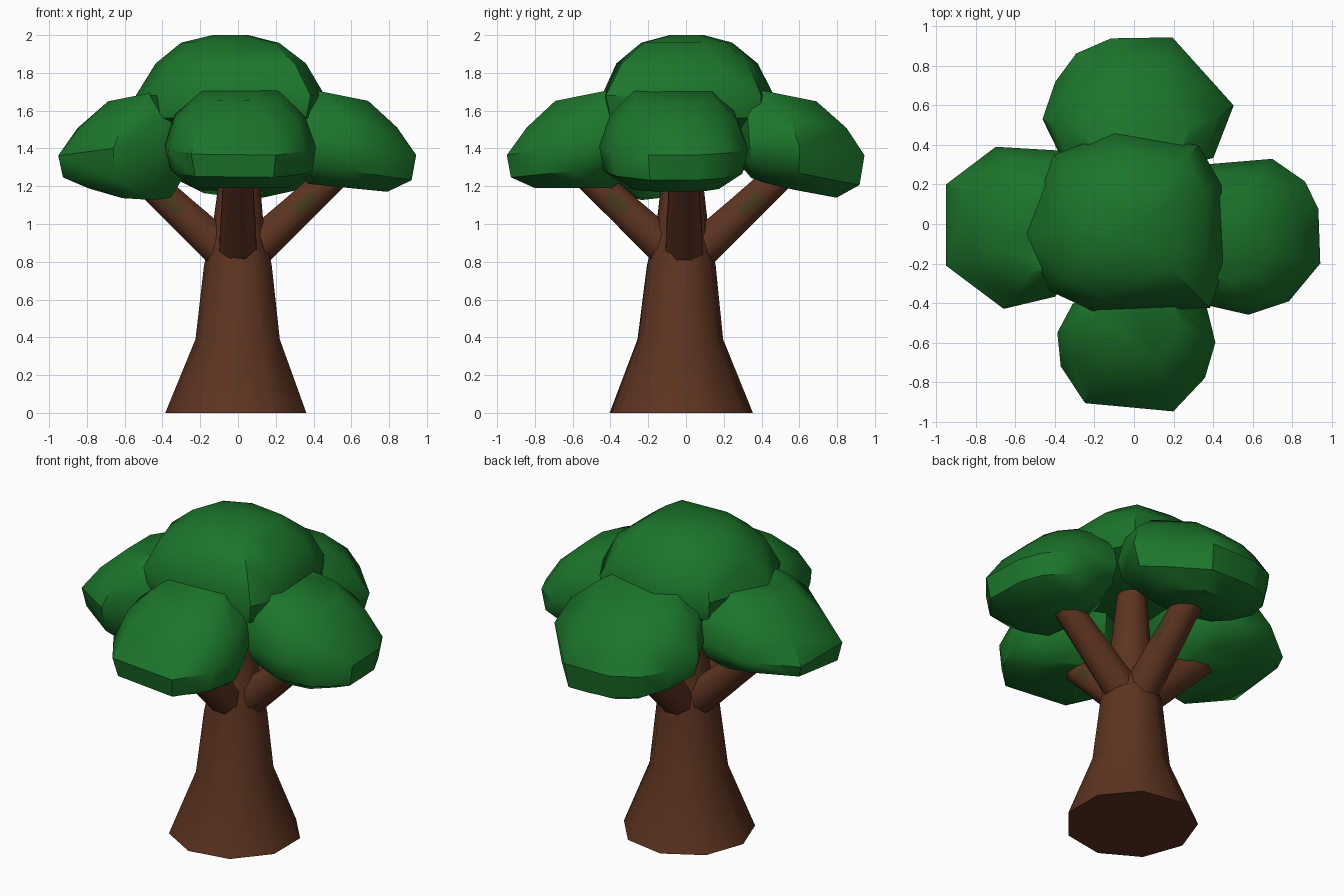
import bpy, bmesh, math, random
from mathutils import Vector

random.seed(4)
cube = bpy.data.objects.get("Cube")
if cube:
    bpy.data.objects.remove(cube, do_unlink=True)


def material(name, rgb):
    m = bpy.data.materials.new(name)
    m.use_nodes = True
    m.diffuse_color = (*rgb, 1)
    m.node_tree.nodes["Principled BSDF"].inputs["Base Color"].default_value = (*rgb, 1)
    return m


bark = material("bark brown", (0.11, 0.034, 0.015))
moss = material("mossy brown", (0.068, 0.042, 0.014))
leaf = material("leaf green", (0.0115, 0.178, 0.024))


def finish(name, bm, mat, angle):
    bmesh.ops.recalc_face_normals(bm, faces=bm.faces)
    mesh = bpy.data.meshes.new(name)
    bm.to_mesh(mesh)
    bm.free()
    mesh.materials.append(mat)
    ob = bpy.data.objects.new(name, mesh)
    bpy.context.collection.objects.link(ob)
    bpy.ops.object.select_all(action='DESELECT')
    ob.select_set(True)
    bpy.context.view_layer.objects.active = ob
    bpy.ops.object.shade_smooth_by_angle(angle=math.radians(angle))
    return ob


def loft(name, rings, sides):
    """Tube through rings of (centre, radius, axis), capped at both ends."""
    bm = bmesh.new()
    loops = []
    for centre, radius, axis in rings:
        turn = Vector((0, 0, 1)).rotation_difference(Vector(axis))
        loop = []
        for i in range(sides):
            a = math.tau * (i + 0.5) / sides
            p = turn @ Vector((math.cos(a), math.sin(a), 0)) * radius
            loop.append(bm.verts.new(Vector(centre) + p))
        loops.append(loop)
    for low, high in zip(loops, loops[1:]):
        for i in range(sides):
            j = (i + 1) % sides
            bm.faces.new((low[i], low[j], high[j], high[i]))
    bm.faces.new(loops[0][::-1])
    bm.faces.new(loops[-1])
    return finish(name, bm, bark, 50)


# Flared trunk that narrows into the upright central stem
UP = (0, 0, 1)
loft("trunk", [((0, -0.025, 0), 0.385, UP), ((0.005, -0.03, 0.39), 0.23, UP),
               ((0.005, -0.025, 0.78), 0.185, UP), ((0.005, -0.02, 0.98), 0.14, UP),
               ((0.01, -0.02, 1.2), 0.115, UP), ((0.01, 0, 1.7), 0.07, UP)], 9)

# Four branches leaning outwards to the side clumps, each with a mossy streak
for side, (dx, dy) in {"left": (1, 0), "right": (-1, 0),
                       "back": (0, 1), "front": (0, -1)}.items():
    axis = Vector((dx, dy, 0.93))
    start = Vector((dx * 0.03, dy * 0.03 - 0.01, 0.81))
    branch = loft(side + "_branch",
                  [(start + axis * t, r, axis) for t, r in
                   ((0, 0.11), (0.2, 0.1), (0.27, 0.095), (0.37, 0.09), (0.58, 0.08))], 8)
    branch.data.materials.append(moss)
    streak_side = Vector((abs(dy), -abs(dx), 0))
    for face in branch.data.polygons:
        if face.normal.dot(streak_side) > 0.9 and 1.06 < face.center.z < 1.15:
            face.material_index = 1


def clump(name, outline, layers, out=(0, 0), floor_slope=(0, 0)):
    """Faceted leaf mass: scaled copies of an outline, wrapped in a hull.
    Each layer is (scale, height, shift inwards, tilt down outwards)."""
    bm = bmesh.new()
    out = Vector((*out, 0))
    slope = Vector((*floor_slope, 0))
    xs, ys = zip(*outline)
    mid = Vector(((min(xs) + max(xs)) / 2, (min(ys) + max(ys)) / 2, 0))
    for n, (scale, z, shift, tilt) in enumerate(layers):
        for x, y in outline:
            d = (Vector((x, y, 0)) - mid) * scale * random.uniform(0.97, 1.01)
            d -= out * shift
            lift = d.dot(slope) / (n + 1) if n < 2 else 0
            bm.verts.new(mid + d + Vector((0, 0, z + lift - tilt * d.dot(out))))
    bmesh.ops.convex_hull(bm, input=bm.verts)
    loose = [v for v in bm.verts if not v.link_faces]
    bmesh.ops.delete(bm, geom=loose, context='VERTS')
    bmesh.ops.dissolve_limit(bm, angle_limit=math.radians(6),
                             verts=bm.verts, edges=bm.edges)
    return finish(name, bm, leaf, 40)


# Side clumps, drooping away from the trunk
side_layers = [(0.62, 1.19, 0.02, 0.0), (0.93, 1.28, 0.0, 0.1), (1.0, 1.41, 0.0, 0.13),
               (0.86, 1.56, 0.05, 0.2), (0.55, 1.67, 0.1, 0.2)]

clump("right_leaves", [(-0.95, 0.2), (-0.7, 0.39), (-0.36, 0.37), (-0.22, 0.15),
                       (-0.24, -0.2), (-0.4, -0.37), (-0.66, -0.43), (-0.95, -0.21)],
      side_layers, (-1, 0), (-0.12, 0.22))
clump("left_leaves", [(0.945, -0.2), (0.94, 0.08), (0.87, 0.22), (0.7, 0.33), (0.38, 0.31),
                      (0.25, 0), (0.33, -0.4), (0.58, -0.47), (0.79, -0.4)],
      side_layers, (1, 0), (-0.1, 0))
clump("back_leaves", [(0.2, 0.955), (-0.12, 0.95), (-0.3, 0.87), (-0.4, 0.72), (-0.475, 0.53),
                      (-0.38, 0.33), (0, 0.22), (0.41, 0.33), (0.5, 0.6), (0.4, 0.74)],
      side_layers, (0, 1), (-0.04, -0.22))
clump("front_leaves", [(-0.39, -0.55), (-0.37, -0.72), (-0.25, -0.91), (0.2, -0.95),
                       (0.36, -0.78), (0.42, -0.6), (0.36, -0.4), (0, -0.25), (-0.32, -0.4)],
      side_layers, (0, -1))

# Crown dome resting on the side clumps
clump("crown_leaves", [(-0.4, 0.34), (-0.1, 0.46), (0.33, 0.4), (0.44, 0.2), (0.45, -0.2),
                       (0.38, -0.42), (-0.2, -0.45), (-0.42, -0.33), (-0.53, -0.05)],
      [(0.7, 1.5, 0, 0), (0.98, 1.56, 0, 0), (1.02, 1.68, 0, 0),
       (0.83, 1.85, 0, 0), (0.53, 1.96, 0, 0), (0.2, 2.0, 0, 0)])
